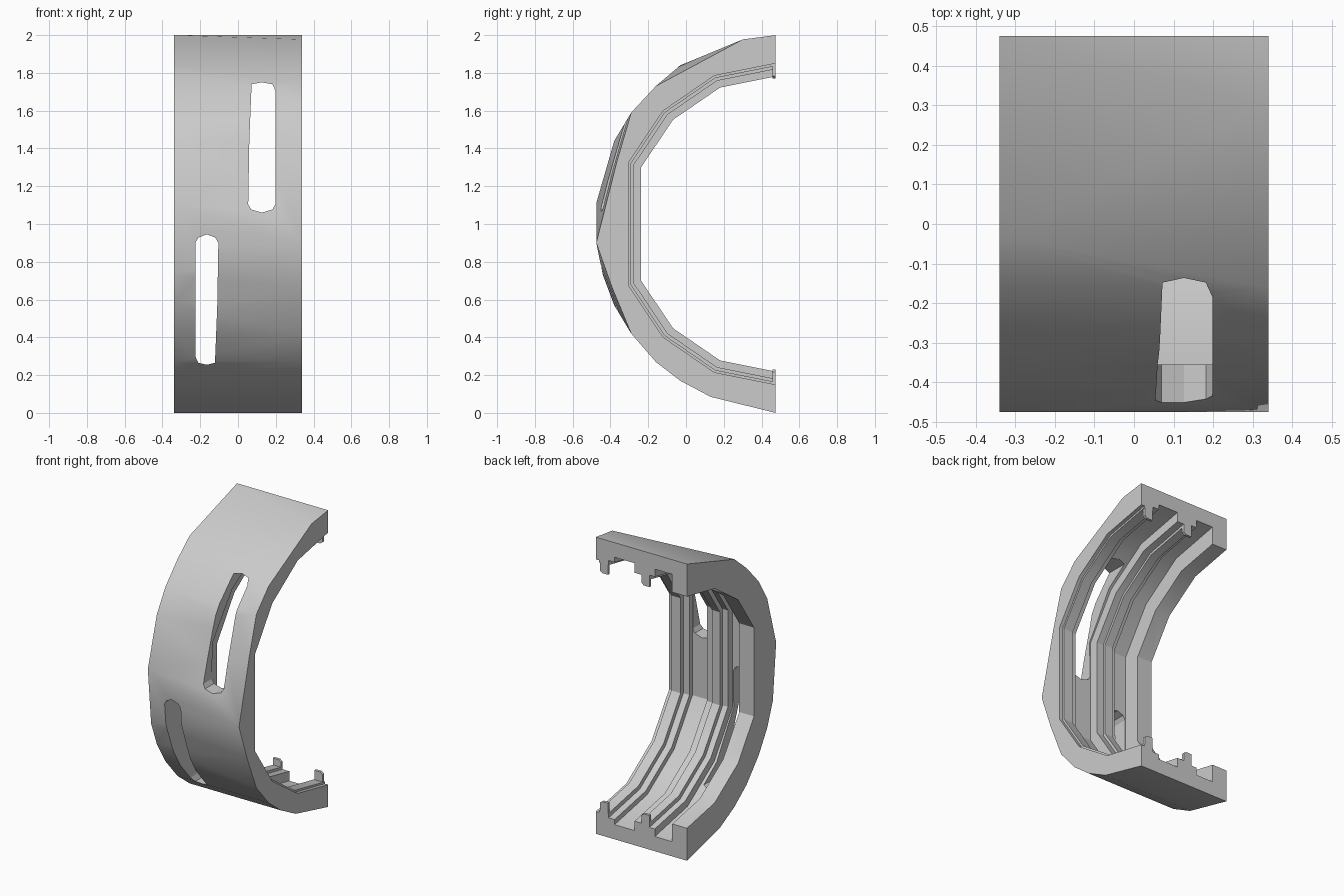
import bpy, bmesh

if "Cube" in bpy.data.objects:
    bpy.data.objects.remove(bpy.data.objects["Cube"])

YC, ZC = 0.525, 1.0          # axis of the ring


def loft(name, sections):
    """Solid through matching closed sections (lists of xyz points)."""
    bm = bmesh.new()
    rings = [[bm.verts.new(p) for p in s] for s in sections]
    n = len(rings[0])
    for a, b in zip(rings, rings[1:]):
        for i in range(n):
            j = (i + 1) % n
            bm.faces.new((a[i], a[j], b[j], b[i]))
    bm.faces.new(rings[0])
    bm.faces.new(rings[-1])
    bmesh.ops.remove_doubles(bm, verts=bm.verts, dist=1e-5)
    bmesh.ops.triangulate(bm, faces=bm.faces)
    bmesh.ops.recalc_face_normals(bm, faces=bm.faces)
    me = bpy.data.meshes.new(name)
    bm.to_mesh(me)
    bm.free()
    ob = bpy.data.objects.new(name, me)
    bpy.context.collection.objects.link(ob)
    return ob


def cut(target, cutter):
    """Subtract a cutter and discard it."""
    m = target.modifiers.new("cut", 'BOOLEAN')
    m.operation = 'DIFFERENCE'
    m.solver = 'EXACT'
    m.object = cutter
    bpy.context.view_layer.objects.active = target
    bpy.ops.object.modifier_apply(modifier=m.name)
    bpy.data.objects.remove(cutter)


# Outer shell: faceted half ring, corners staggered between the two edges
left = [(.475, 2), (.475, 2), (-.03, 1.84), (-.16, 1.73), (-.29, 1.59),
        (-.38, 1.44), (-.475, 1.11), (-.475, 1.11), (-.44, .73), (-.38, .57),
        (-.29, .42), (-.16, .27), (-.03, .17), (.13, .085), (.475, 0)]
right = [(.475, 2), (.30, 1.977), (-.16, 1.73), (-.16, 1.73), (-.29, 1.59),
         (-.366, 1.33), (-.475, .90), (-.475, .90), (-.475, .90), (-.39, .66),
         (-.29, .42), (-.16, .27), (-.03, .17), (.13, .085), (.475, 0)]
shell = loft("half_ring_shell", [[(-.34, y, z) for y, z in left],
                                 [(.34, y, z) for y, z in right]])

# Inner hollow: stepped rail profile (x, radius factor) swept on a coarse arc
arc = [(.475, 1.85), (.15, 1.785), (-.12, 1.60), (-.305, 1.325)]
arc = arc + [(y, 2 - z) for y, z in reversed(arc)]
arc = [(.80, 1.88)] + arc + [(.80, .12)]
steps = [(-.40, -.23, .92), (-.23, -.10, 1.06), (-.10, -.06, 1.0),
         (-.06, .0, .965), (.0, .05, .985), (.05, .20, 1.06),
         (.20, .245, 1.02), (.245, .315, .985), (.315, .40, 1.0)]
profile = [(x, f) for a, b, f in steps for x in (a, b)]
profile += [(.40, 0), (-.40, 0)]
hollow = loft("hollow_cutter", [
    [(x, YC + (y - YC) * f, ZC + (z - ZC) * f) for x, f in profile]
    for y, z in arc])
cut(shell, hollow)

# Two long slots through the groove floors
for x0, x1, z0, z1, flip in ((.054, .198, 1.06, 1.75, 1),
                             (-.226, -.104, .26, .94, -1)):
    c, h, m = (x0 + x1) / 2, (x1 - x0) / 2, (z0 + z1) / 2
    half = [(-h, -.30), (-h + .016, -.328), (0, -.345), (h - .016, -.328),
            (h, -.30), (h, .30), (h - .016, .335), (.0, .345),
            (-h + .018, .335), (-h + .006, .04)]
    pts = [(c + flip * u, m + flip * v) for u, v in half]
    slot = loft("slot_cutter", [[(x, y, z) for x, z in pts] for y in (-1, .03)])
    cut(shell, slot)

# Small hooked clips at the ends of both rails
for i, (x, z) in enumerate([(.28, .205), (-.03, .205), (.28, 1.795), (-.03, 1.795)]):
    s = [(-.03, -.045), (.03, -.045), (.03, .012), (.012, .025), (-.03, .025)]
    d = 1 if z < 1 else -1
    loft(f"rail_clip_{i + 1}", [[(x + u, y, z + d * v) for u, v in s]
                                for y in (.457, .475)])

for ob in bpy.context.collection.objects:
    ob.select_set(True)
bpy.context.view_layer.objects.active = shell
bpy.ops.object.shade_smooth_by_angle(angle=0.5)
